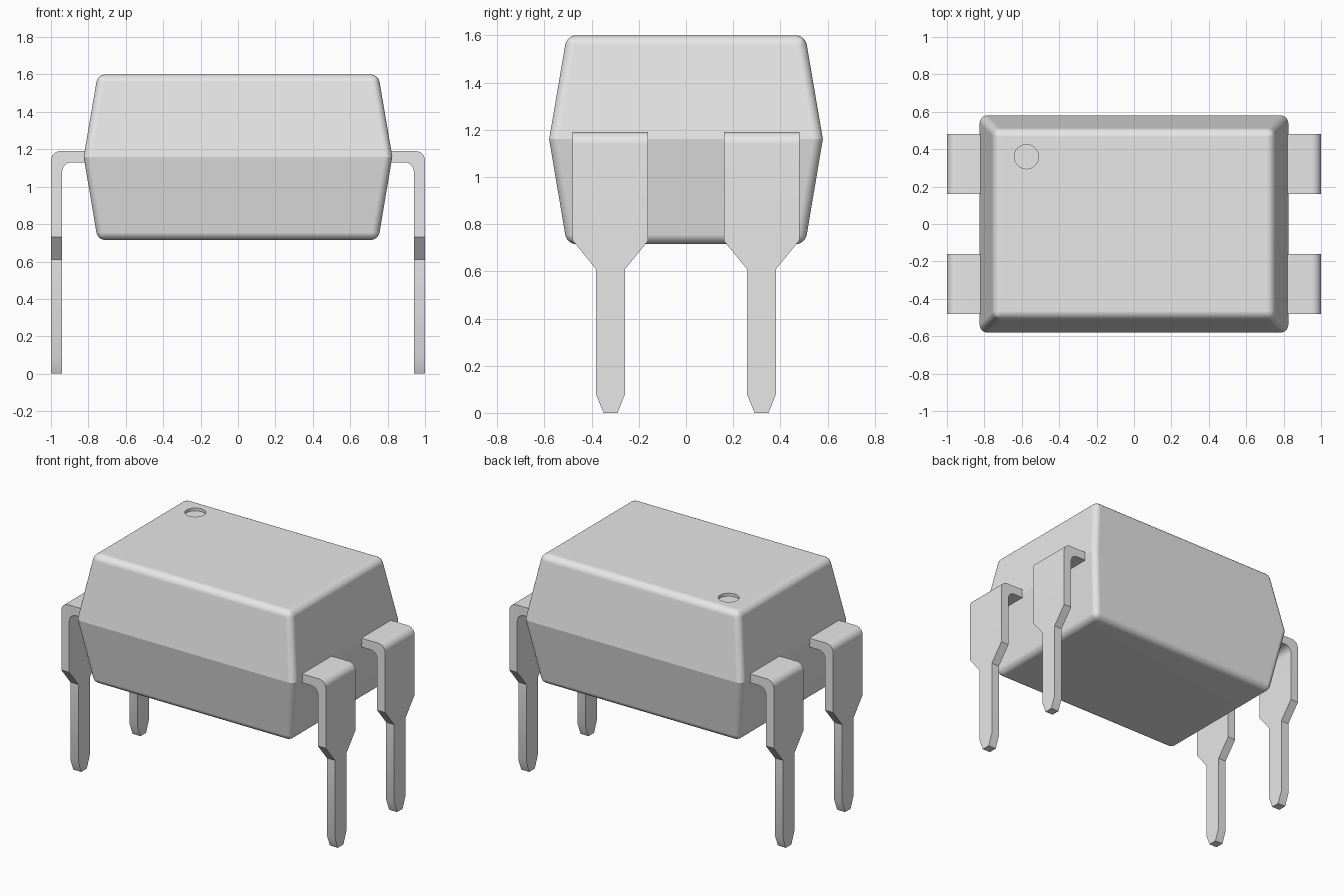
import bpy, bmesh, math

cube = bpy.data.objects.get("Cube")
if cube:
    bpy.data.objects.remove(cube, do_unlink=True)

grey = bpy.data.materials.new("light grey")
grey.use_nodes = True
COLOR = (0.8, 0.8, 0.8, 1)
grey.diffuse_color = COLOR
grey.node_tree.nodes["Principled BSDF"].inputs["Base Color"].default_value = COLOR


def finish(bm, name):
    """Turn a bmesh into a grey object and select it."""
    bmesh.ops.recalc_face_normals(bm, faces=bm.faces)
    mesh = bpy.data.meshes.new(name)
    bm.to_mesh(mesh)
    bm.free()
    mesh.materials.append(grey)
    obj = bpy.data.objects.new(name, mesh)
    bpy.context.collection.objects.link(obj)
    for other in bpy.context.selected_objects:
        other.select_set(False)
    obj.select_set(True)
    bpy.context.view_layer.objects.active = obj
    return obj


def loft(rings):
    """Join rings of points into a closed solid."""
    bm = bmesh.new()
    loops = [[bm.verts.new(p) for p in ring] for ring in rings]
    for a, b in zip(loops, loops[1:]):
        for i in range(len(a)):
            j = (i + 1) % len(a)
            bm.faces.new((a[i], a[j], b[j], b[i]))
    bm.faces.new(loops[0])
    bm.faces.new(loops[-1])
    return bm


# Body: double-tapered block, rounded everywhere except its parting line
MID, TOP = 1.16, 1.6
SIGNS = ((1, 1), (-1, 1), (-1, -1), (1, -1))
levels = ((0.75, 0.505, 0.715), (0.825, 0.58, MID), (0.75, 0.505, TOP))
bm = loft([[(sx * x, sy * y, z) for sx, sy in SIGNS] for x, y, z in levels])
rounded = [e for e in bm.edges if any(abs(v.co.z - MID) > 0.01 for v in e.verts)]
bmesh.ops.bevel(bm, geom=rounded, offset=0.04, offset_type='OFFSET',
                segments=7, profile=0.5, affect='EDGES')
body = finish(bm, "body")

# Round pin-one dimple in the top
bm = bmesh.new()
bmesh.ops.create_cone(bm, cap_ends=True, segments=40, radius1=0.065,
                      radius2=0.065, depth=0.04)
bmesh.ops.translate(bm, verts=bm.verts, vec=(-0.575, 0.36, TOP))
cutter = finish(bm, "dimple_cutter")
cutter.hide_render = True
cutter.select_set(False)
body.select_set(True)
bpy.context.view_layer.objects.active = body
cut = body.modifiers.new("dimple", 'BOOLEAN')
cut.operation = 'DIFFERENCE'
cut.solver = 'EXACT'
cut.object = cutter
bpy.ops.object.modifier_apply(modifier=cut.name)
bpy.data.objects.remove(cutter, do_unlink=True)
bpy.ops.object.shade_smooth_by_angle(angle=math.radians(16))
normals = body.modifiers.new("even shading", 'WEIGHTED_NORMAL')
normals.keep_sharp = True

# Pins: bent strip, wide shoulder, tapering to a narrow pointed leg
OUT, THICK, PIN_TOP, BEND = 1.0, 0.06, 1.19, 0.05
WIDE, NARROW, TIP = 0.16, 0.062, 0.03


def pin(name, side, y):
    # Each station: outer (x, z), inner (x, z), half width
    stations = [((0.8, PIN_TOP), (0.8, PIN_TOP - THICK), WIDE)]
    for k in range(9):
        a = math.pi / 2 * (1 - k / 8)
        ox = OUT - BEND + BEND * math.cos(a)
        oz = PIN_TOP - BEND + BEND * math.sin(a)
        stations.append(((ox, oz), (ox - THICK, oz - THICK), WIDE))
    for z, w in ((0.73, WIDE), (0.61, NARROW), (0.08, NARROW), (0, TIP)):
        stations.append(((OUT, z), (OUT - THICK, z), w))
    rings = [[(side * o[0], y - w, o[1]), (side * o[0], y + w, o[1]),
              (side * i[0], y + w, i[1]), (side * i[0], y - w, i[1])]
             for o, i, w in stations]
    finish(loft(rings), name)
    bpy.ops.object.shade_smooth_by_angle(angle=math.radians(25))


for side, side_name in ((1, "left"), (-1, "right")):
    for y, end in ((-0.32, "front"), (0.32, "back")):
        pin(f"{end}_{side_name}_pin", side, y)
